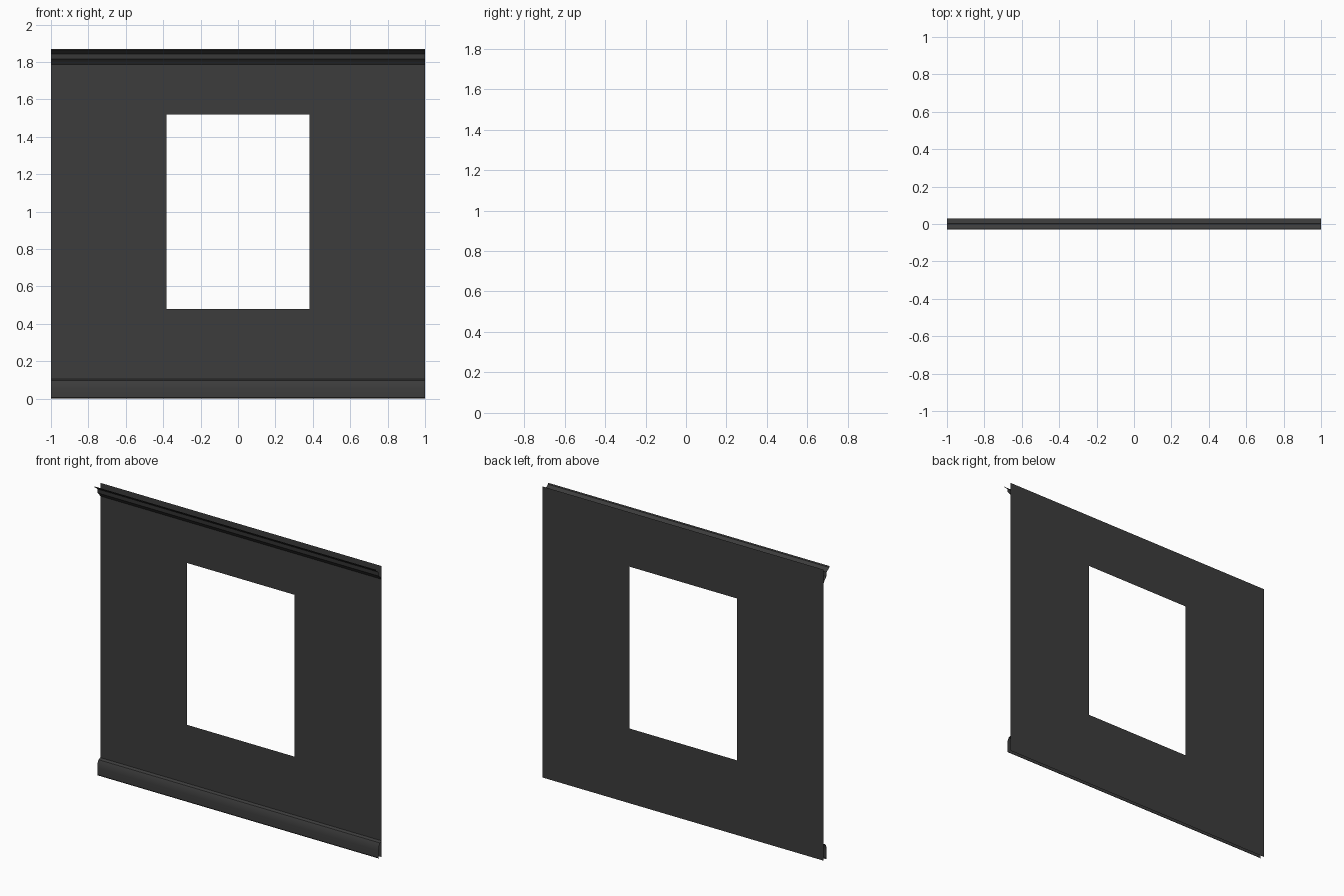
import bpy

if "Cube" in bpy.data.objects:
    bpy.data.objects.remove(bpy.data.objects["Cube"])

BACK = 0.03          # plane of the wall sheet
HALF = 1.0           # half width
TOP = 1.87

mat = bpy.data.materials.new("dark_grey")
mat.diffuse_color = (0.045, 0.045, 0.045, 1)
mat.use_nodes = True
mat.node_tree.nodes["Principled BSDF"].inputs["Base Color"].default_value = mat.diffuse_color


def make_object(name, verts, faces):
    mesh = bpy.data.meshes.new(name)
    mesh.from_pydata(verts, [], faces)
    mesh.materials.append(mat)
    obj = bpy.data.objects.new(name, mesh)
    bpy.context.collection.objects.link(obj)
    return obj


def trim(name, profile):
    """Sweep an open (y, z) profile, listed top to bottom, along the wall."""
    verts = [(x, y, z) for y, z in profile for x in (-HALF, HALF)]
    faces = [(2 * i, 2 * i + 2, 2 * i + 3, 2 * i + 1) for i in range(len(profile) - 1)]
    obj = make_object(name, verts, faces)
    bpy.ops.object.select_all(action='DESELECT')
    obj.select_set(True)
    bpy.context.view_layer.objects.active = obj
    bpy.ops.object.shade_smooth_by_angle(angle=0.6)
    return obj


# Wall: single sheet, grid of cells with the middle one left out for the window
xs = (-HALF, -0.382, 0.382, HALF)
zs = (0, 0.48, 1.52, TOP)
wall_verts = [(x, BACK, z) for z in zs for x in xs]
wall_faces = [(4 * r + c, 4 * r + c + 1, 4 * r + c + 5, 4 * r + c + 4)
              for r in range(3) for c in range(3) if (r, c) != (1, 1)]
make_object("wall_panel", wall_verts, wall_faces)

# Crown moulding: flared lip above a small stepped cove, open at the top
trim("crown_moulding", [(-0.03, TOP), (-0.027, 1.862), (-0.012, 1.852), (0.0, 1.842),
                        (0.004, 1.815), (0.015, 1.805), (BACK, 1.785)])

# Baseboard: sloped top edge, flat face, slightly eased foot
trim("baseboard", [(BACK, 0.105), (0.012, 0.098), (0.003, 0.08),
                   (0.0, 0.05), (0.0, 0.006), (0.005, 0.0)])
